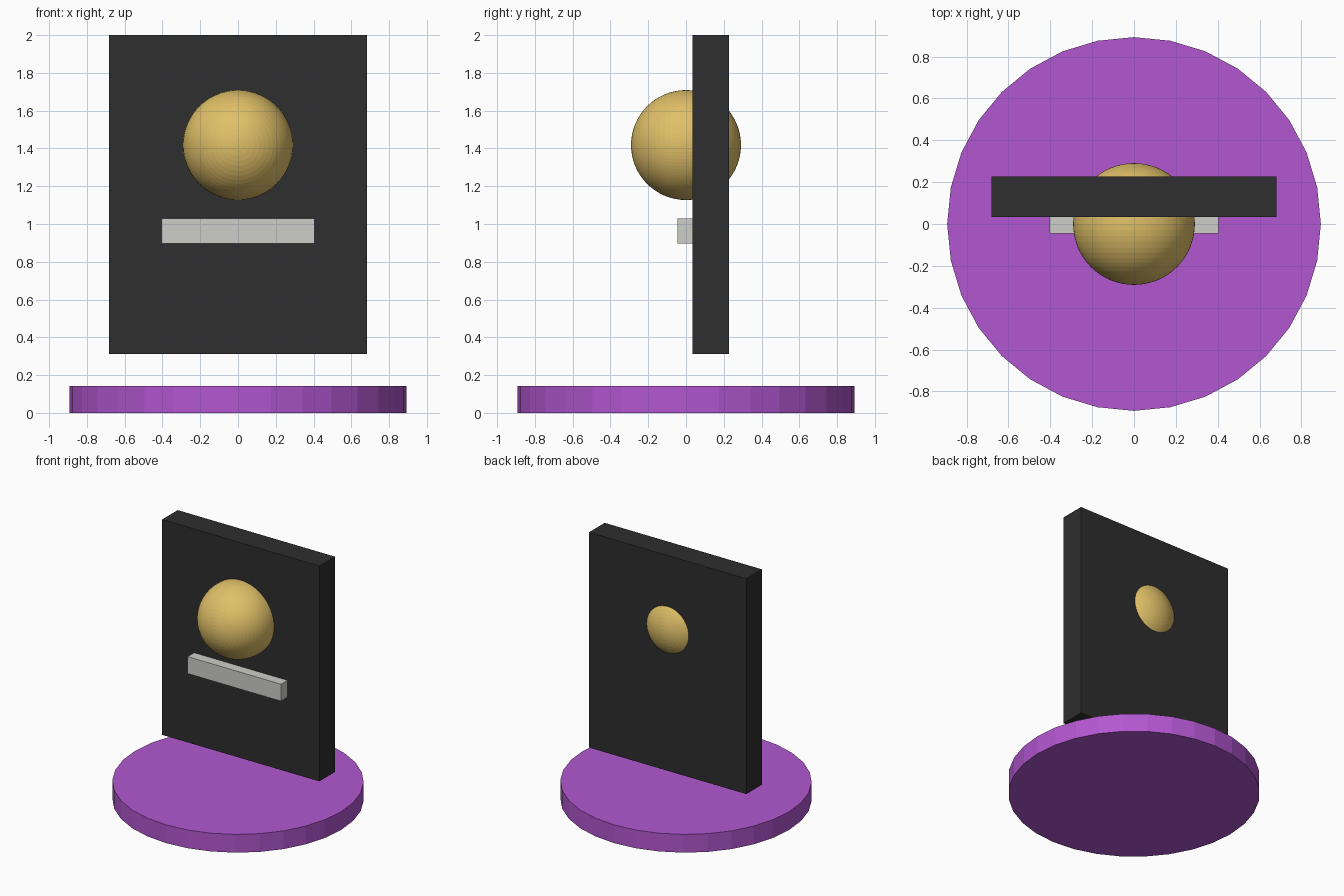
import bpy
import math

if "Cube" in bpy.data.objects:
    bpy.data.objects.remove(bpy.data.objects["Cube"])


def material(name, srgb):
    """Flat colour given as 0-255 sRGB, stored as linear."""
    m = bpy.data.materials.new(name)
    lin = [(c / 255 / 12.92) if c < 10 else ((c / 255 + 0.055) / 1.055) ** 2.4 for c in srgb]
    m.diffuse_color = (*lin, 1)
    m.use_nodes = True
    m.node_tree.nodes["Principled BSDF"].inputs["Base Color"].default_value = m.diffuse_color
    return m


def finish(name, mat):
    ob = bpy.context.object
    ob.name = name
    ob.data.materials.append(mat)
    return ob


def box(name, mat, x, y, z):
    """Box from (min, max) ranges on each axis."""
    mid = [(a + b) / 2 for a, b in (x, y, z)]
    bpy.ops.mesh.primitive_cube_add(size=1, location=mid)
    ob = finish(name, mat)
    for v in ob.data.vertices:
        v.co = [c * (b - a) for c, (a, b) in zip(v.co, (x, y, z))]
    return ob


purple = material("purple", (178, 87, 208))
charcoal = material("charcoal", (46, 46, 46))
gold = material("gold", (224, 192, 104))
pale_grey = material("pale grey", (205, 205, 201))

# Round base with 32 flat sides
bpy.ops.mesh.primitive_cylinder_add(vertices=32, radius=0.893, depth=0.143, location=(0, 0, 0.0715))
finish("base_disc", purple)

# Upright panel floating above the base
box("panel", charcoal, (-0.682, 0.682), (0.034, 0.227), (0.312, 2.0))

# Ball set through the panel, poles facing front and back
bpy.ops.mesh.primitive_uv_sphere_add(segments=96, ring_count=32, radius=0.291,
                                     location=(0, 0, 1.418), rotation=(math.pi / 2, 0, 0))
finish("ball", gold)

# Bar on the panel front below the ball
box("bar", pale_grey, (-0.405, 0.405), (-0.046, 0.046), (0.897, 1.03))
